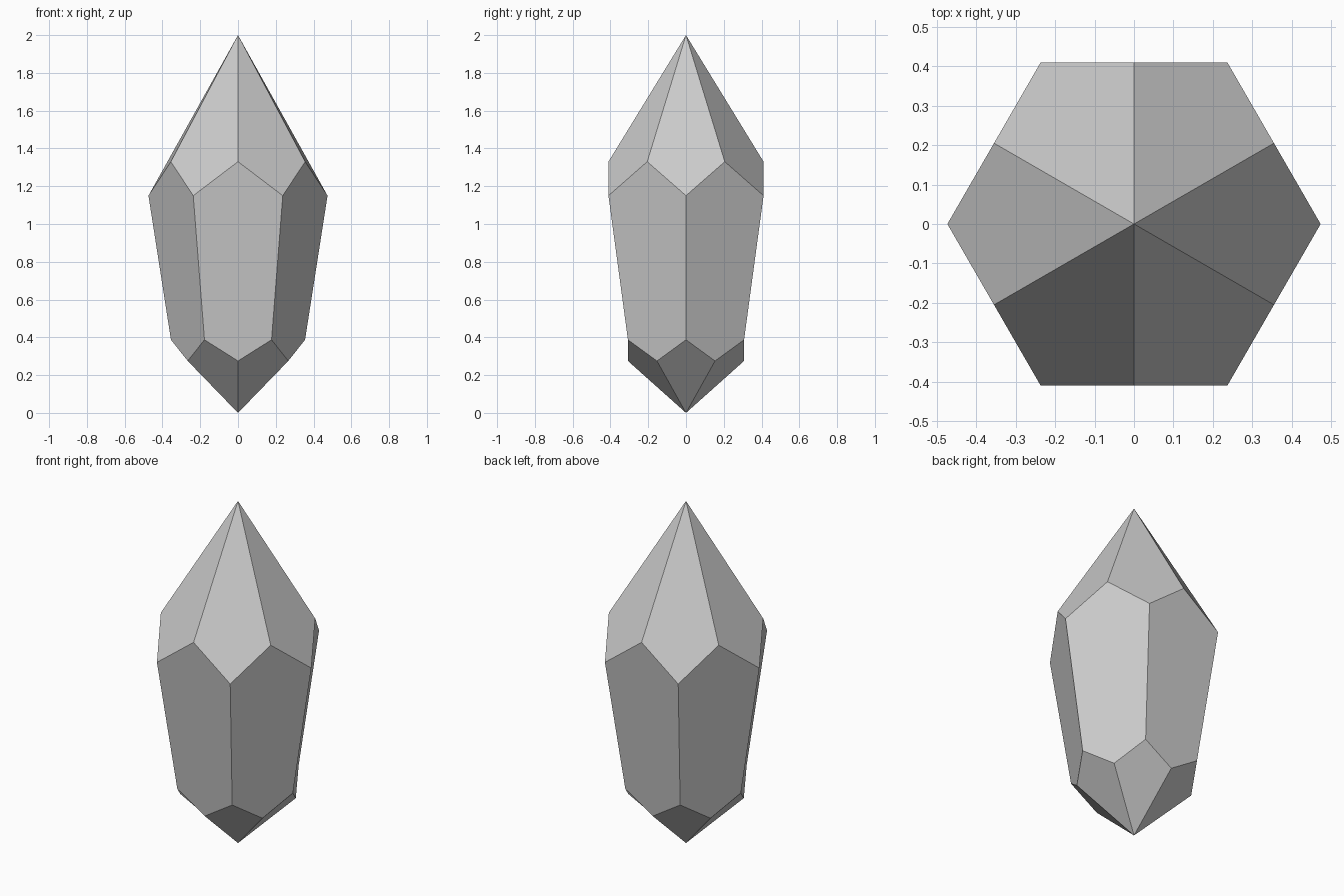
import bpy, bmesh
from math import cos, sin, radians

if "Cube" in bpy.data.objects:
    bpy.data.objects.remove(bpy.data.objects["Cube"])

SIDES = 6
STEP = 360 / SIDES
bm = bmesh.new()


def ring(radius, z, offset):
    """Ring of vertices around the z axis, turned by offset degrees."""
    angles = [radians(offset + STEP * i) for i in range(SIDES)]
    return [bm.verts.new((radius * cos(a), radius * sin(a), z)) for a in angles]


# Tips, corner rings, and the points midway between corners
bottom_tip = bm.verts.new((0, 0, 0))
top_tip = bm.verts.new((0, 0, 2))
low_corner = ring(0.355, 0.387, 0)
low_mid = ring(0.355 * cos(radians(30)), 0.275, 30)
high_corner = ring(0.474, 1.15, 0)
high_mid = ring(0.474 * cos(radians(30)), 1.33, 30)

for i in range(SIDES):
    j = (i + 1) % SIDES
    # Kite facets of the two points
    bm.faces.new((top_tip, high_mid[i - 1], high_corner[i], high_mid[i]))
    bm.faces.new((bottom_tip, low_mid[i], low_corner[i], low_mid[i - 1]))
    # Six-sided facet of the tapered body
    bm.faces.new((low_mid[i], low_corner[j], high_corner[j],
                  high_mid[i], high_corner[i], low_corner[i]))

bmesh.ops.recalc_face_normals(bm, faces=bm.faces)
mesh = bpy.data.meshes.new("crystal")
bm.to_mesh(mesh)
bm.free()
bpy.context.collection.objects.link(bpy.data.objects.new("crystal", mesh))
